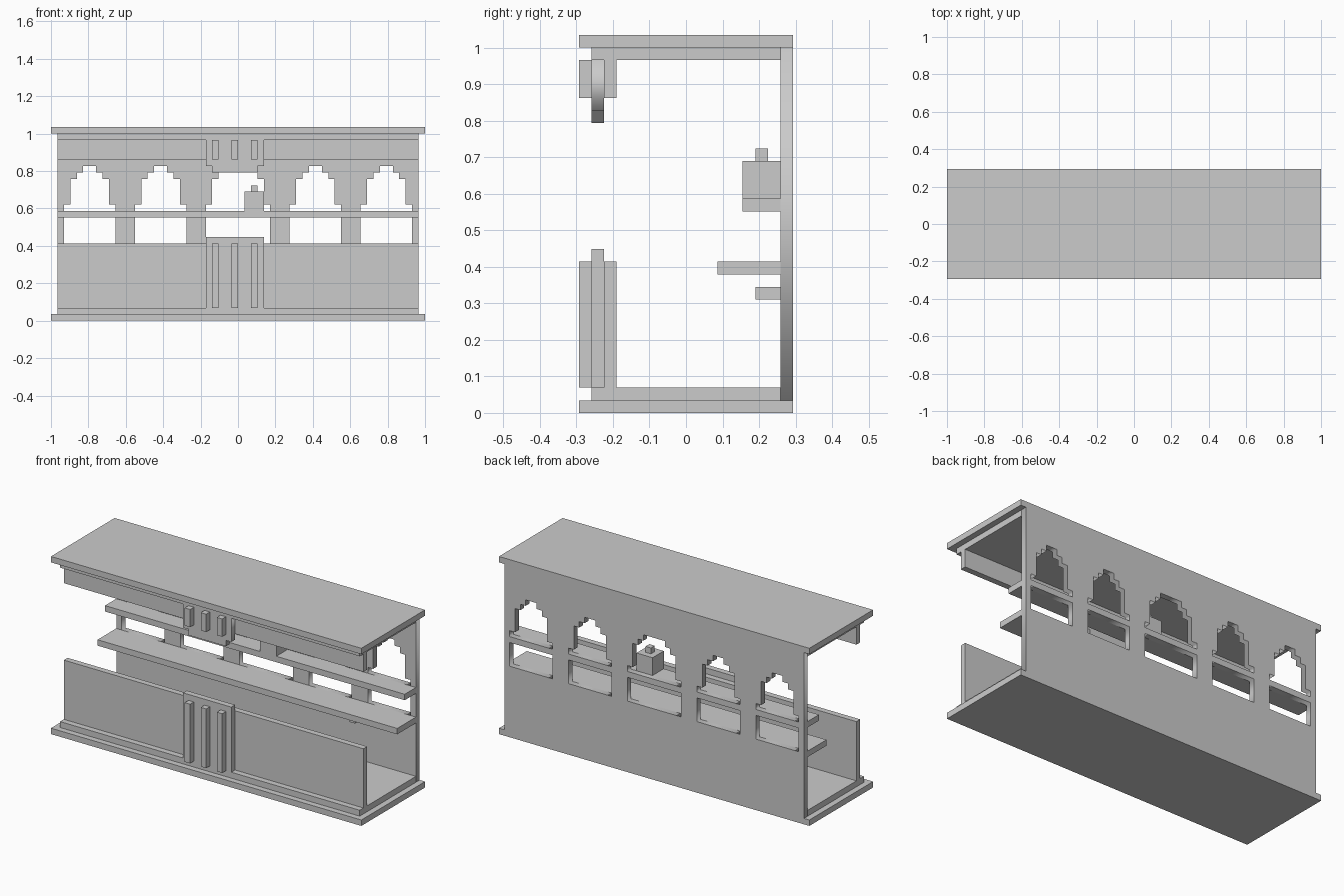
import bpy, math

if "Cube" in bpy.data.objects:
    bpy.data.objects.remove(bpy.data.objects["Cube"])

U = 2 / 58  # one grid block; all sizes below are in blocks


def box(name, x0, x1, y0, y1, z0, z1):
    verts = [(x * U, y * U, z * U) for x in (x0, x1) for y in (y0, y1) for z in (z0, z1)]
    faces = [(0, 1, 3, 2), (4, 6, 7, 5), (0, 4, 5, 1), (2, 3, 7, 6), (0, 2, 6, 4), (1, 5, 7, 3)]
    me = bpy.data.meshes.new(name)
    me.from_pydata(verts, [], faces)
    ob = bpy.data.objects.new(name, me)
    bpy.context.collection.objects.link(ob)
    return ob


def slab(name, loops, y0, y1):
    """Flat panel from x-z outlines (first is the border, others are holes)."""
    cu = bpy.data.curves.new(name, 'CURVE')
    cu.dimensions = '2D'
    cu.fill_mode = 'BOTH'
    cu.extrude = (y1 - y0) / 2 * U
    for pts in loops:
        sp = cu.splines.new('POLY')
        sp.points.add(len(pts) - 1)
        for p, (x, z) in zip(sp.points, pts):
            p.co = (x * U, z * U, 0, 1)
        sp.use_cyclic_u = True
    ob = bpy.data.objects.new(name, cu)
    bpy.context.collection.objects.link(ob)
    ob.rotation_euler.x = math.pi / 2
    ob.location.y = (y0 + y1) / 2 * U
    bpy.ops.object.select_all(action='DESELECT')
    ob.select_set(True)
    bpy.context.view_layer.objects.active = ob
    bpy.ops.object.convert(target='MESH')
    return ob


def rect(x0, x1, z0, z1):
    return [(x0, z0), (x1, z0), (x1, z1), (x0, z1)]


def arch(c, h):
    """Stepped arch outline, centre c and half width h."""
    right = [(h, 17), (h, 18), (h - 1, 18), (h - 1, 22), (h - 2, 22),
             (h - 2, 23), (h - 3, 23), (h - 3, 24)]
    return [(c + x, z) for x, z in right] + [(c - x, z) for x, z in reversed(right)]


# Base and roof
box("base_plate", -29, 29, -8.5, 8.5, 0, 1)
box("floor", -28, 28, -7.5, 7.5, 1, 2)
box("roof_plate", -29, 29, -8.5, 8.5, 29, 30)
box("ceiling", -28, 28, -7.5, 7.5, 28, 29)

# Back wall with five arches over five low windows
loops = [rect(-28, 28, 1, 29)]
for c, h in ((-23, 4), (-12, 4), (0, 5), (12, 4), (23, 4)):
    loops += [arch(c, h), rect(c - h, c + h, 12, 16)]
slab("back_wall", loops, 7.5, 8.5)

# Front panels
box("front_counter_panel", -28, 28, -6.5, -5.5, 2, 12)
box("front_upper_panel", -28, 28, -6.5, -5.5, 25, 28)
box("counter_centre_panel", -5, 4, -7.5, -6.5, 2, 13)
slab("upper_centre_panel", [[(-5, 28), (-5, 24), (-4, 24), (-4, 23),
                             (3, 23), (3, 24), (4, 24), (4, 28)]], -7.5, -6.5)

# Vertical trim strips
for x in (-4, -1, 2):
    box("counter_strip", x, x + 1, -8.5, -7.5, 2, 12)
    box("upper_strip", x, x + 1, -8.5, -7.5, 25, 28)

# Shelves, small peg and container
box("upper_shelf", -28, 28, 4.5, 7.5, 16, 17)
box("lower_shelf", -28, 28, 2.5, 7.5, 11, 12)
box("wall_peg", 17, 18, 5.5, 7.5, 9, 10)
box("container", 1, 4, 4.5, 7.5, 17, 20)
box("container_lid", 2, 3, 5.5, 6.5, 20, 21)
